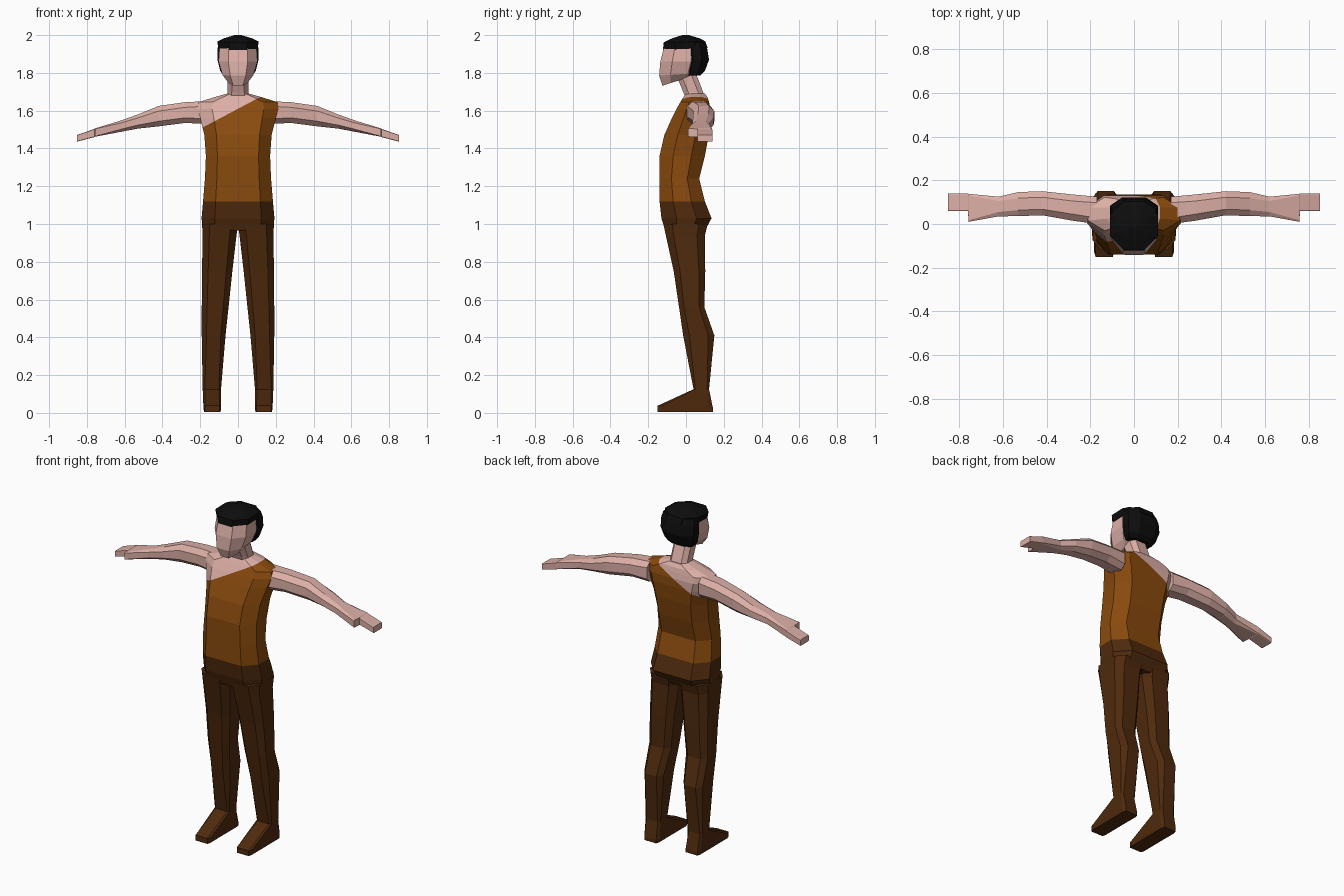
import bpy, bmesh
from mathutils import Vector


def material(name, rgb):
    m = bpy.data.materials.new(name)
    m.diffuse_color = (*rgb, 1)
    return m


SKIN = material("skin", (0.72, 0.43, 0.385))
SHIRT = material("orange brown cloth", (0.25, 0.068, 0.004))
PANTS = material("dark brown cloth", (0.078, 0.023, 0.004))
HAIR = material("black hair", (0.004, 0.004, 0.004))


def section(a0, a1, b0, b1, ca=0.2, cb=0.25):
    """Rectangle a0..a1 by b0..b1 with cut corners, as 8 points."""
    da, db = (a1 - a0) * ca, (b1 - b0) * cb
    return [(a0 + da, b0), (a1 - da, b0), (a1, b0 + db), (a1, b1 - db),
            (a1 - da, b1), (a0 + da, b1), (a0, b1 - db), (a0, b0 + db)]


def level(z, x0, x1, y0, y1, ca=0.2, cb=0.25, tilt=0):
    """Horizontal ring; tilt raises the rear edge."""
    return [(x, y, z + tilt * (y - y0) / (y1 - y0))
            for x, y in section(x0, x1, y0, y1, ca, cb)]


def loft(bm, rings):
    loops = [[bm.verts.new(p) for p in r] for r in rings]
    for a, b in zip(loops, loops[1:]):
        n = len(a)
        for i in range(n):
            bm.faces.new((a[i], a[(i + 1) % n], b[(i + 1) % n], b[i]))
    bm.faces.new(loops[0])
    bm.faces.new(loops[-1])


def finish(name, bm, mats, rule=None):
    bmesh.ops.recalc_face_normals(bm, faces=bm.faces)
    if rule:
        for f in bm.faces:
            f.material_index = rule(f.calc_center_median())
    me = bpy.data.meshes.new(name)
    bm.to_mesh(me)
    bm.free()
    for m in mats:
        me.materials.append(m)
    ob = bpy.data.objects.new(name, me)
    bpy.context.collection.objects.link(ob)
    return ob


# Torso: hips, waist, chest and shoulders (z, half width, front, back)
bm = bmesh.new()
loft(bm, [level(z, -w, w, f, b, 0.18, 0.3) for z, w, f, b in [
    (0.965, 0.185, -0.11, 0.10), (1.03, 0.193, -0.13, 0.135),
    (1.12, 0.185, -0.14, 0.10), (1.24, 0.175, -0.14, 0.07),
    (1.36, 0.17, -0.14, 0.10), (1.47, 0.178, -0.115, 0.12),
    (1.56, 0.20, -0.075, 0.13), (1.61, 0.215, -0.05, 0.13),
    (1.645, 0.21, -0.03, 0.122), (1.67, 0.13, -0.015, 0.115),
    (1.69, 0.06, 0.0, 0.10)]])
# Diagonal neckline over one shoulder
SLOPE, NECK_Z = 0.53, 1.61
bmesh.ops.bisect_plane(bm, geom=bm.verts[:] + bm.edges[:] + bm.faces[:],
                       plane_co=(0, 0, NECK_Z), plane_no=Vector((-SLOPE, 0, 1)))


def torso_rule(c):
    if c.z < 1.12:
        return 0
    return 2 if c.z > NECK_Z + SLOPE * c.x else 1


finish("torso", bm, [PANTS, SHIRT, SKIN], torso_rule)

# Legs with feet (z, inner, outer, front, back, corner cut, tilt)
LEG = [(1.0, 0.0, 0.19, -0.12, 0.115, 0.2, 0),
       (0.94, 0.008, 0.188, -0.107, 0.10, 0.2, 0),
       (0.75, 0.03, 0.19, -0.065, 0.102, 0.2, 0),
       (0.56, 0.05, 0.192, -0.037, 0.097, 0.2, 0),
       (0.41, 0.066, 0.192, -0.015, 0.15, 0.2, 0),
       (0.125, 0.09, 0.187, 0.04, 0.122, 0.12, 0),
       (0.038, 0.09, 0.183, -0.15, 0.142, 0.08, -0.01),
       (0.006, 0.092, 0.18, -0.15, 0.142, 0.06, 0)]
# Arms with hands (x, front, back, bottom, top, corner cut)
ARM = [(0.17, 0.0, 0.125, 1.53, 1.65, 0.22),
       (0.28, 0.015, 0.135, 1.535, 1.645, 0.25),
       (0.42, 0.04, 0.15, 1.517, 1.625, 0.25),
       (0.53, 0.036, 0.146, 1.505, 1.58, 0.25),
       (0.62, 0.035, 0.125, 1.488, 1.548, 0.22),
       (0.757, 0.01, 0.138, 1.462, 1.506, 0.06),
       (0.76, 0.06, 0.139, 1.46, 1.503, 0.06),
       (0.852, 0.06, 0.14, 1.436, 1.472, 0.06)]
for side, s in (("left", 1), ("right", -1)):
    bm = bmesh.new()
    loft(bm, [[(s * x, y, z) for x, y, z in level(z0, i, o, f, b, c, c, t)]
              for z0, i, o, f, b, c, t in LEG])
    finish(side + "_leg", bm, [PANTS])
    bm = bmesh.new()
    loft(bm, [[(s * x, y, z) for y, z in section(f, b, lo, hi, c, c)]
              for x, f, b, lo, hi, c in ARM])
    finish(side + "_arm", bm, [SKIN])

# Neck leaning forward
bm = bmesh.new()
loft(bm, [level(1.66, -0.06, 0.06, 0.0, 0.105),
          level(1.70, -0.055, 0.055, -0.015, 0.09),
          level(1.83, -0.055, 0.055, -0.07, 0.04)])
finish("neck", bm, [SKIN])

# Head with jaw sloping up to the rear
bm = bmesh.new()
loft(bm, [level(z, -w, w, f, b, 0.25, 0.28, t) for z, w, f, b, t in [
    (1.732, 0.05, -0.125, 0.03, 0.05), (1.785, 0.082, -0.142, 0.07, 0.015),
    (1.86, 0.103, -0.136, 0.09, 0), (1.93, 0.098, -0.118, 0.09, 0),
    (1.965, 0.08, -0.09, 0.07, 0)]])
finish("head", bm, [SKIN])

# Hair: crown cap and a fuller back piece
bm = bmesh.new()
loft(bm, [level(z, -w, w, f, b, 0.28, 0.28, t) for z, w, f, b, t in [
    (1.922, 0.102, -0.122, 0.115, 0.01), (1.962, 0.11, -0.118, 0.102, 0.005),
    (1.982, 0.078, -0.075, 0.075, 0), (2.0, 0.018, -0.02, 0.015, 0)]])
loft(bm, [level(z, -w, w, f, b, 0.25, 0.3) for z, w, f, b in [
    (1.787, 0.078, 0.0, 0.075), (1.81, 0.094, -0.008, 0.10),
    (1.87, 0.109, -0.005, 0.122), (1.93, 0.108, 0.0, 0.112),
    (1.962, 0.10, 0.0, 0.10)]])
finish("hair", bm, [HAIR])
